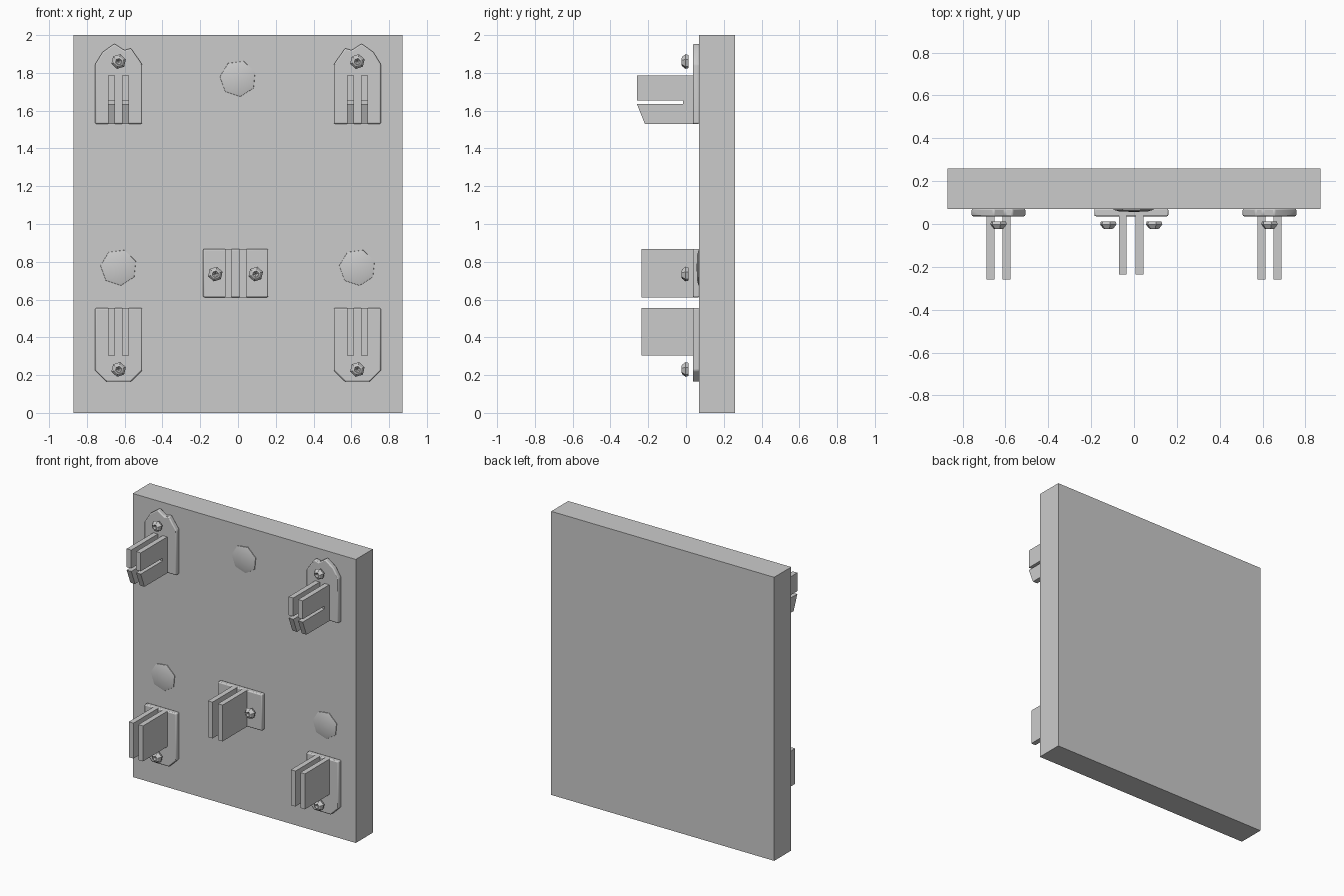
import bpy, bmesh
from math import sin, cos, tau
from mathutils import Vector

if "Cube" in bpy.data.objects:
    bpy.data.objects.remove(bpy.data.objects["Cube"])

CLIP_X = 0.632


def finish(name, bm, bevel=0.0, smooth=False):
    bmesh.ops.recalc_face_normals(bm, faces=bm.faces)
    mesh = bpy.data.meshes.new(name)
    bm.to_mesh(mesh)
    bm.free()
    ob = bpy.data.objects.new(name, mesh)
    bpy.context.collection.objects.link(ob)
    if bevel:
        mod = ob.modifiers.new("edge_round", 'BEVEL')
        mod.width, mod.segments = bevel, 2
    if smooth:
        for p in mesh.polygons:
            p.use_smooth = True
        bpy.ops.object.select_all(action='DESELECT')
        ob.select_set(True)
        bpy.context.view_layer.objects.active = ob
        bpy.ops.object.shade_smooth_by_angle(angle=0.6)
    return ob


def extrude(name, points, direction, bevel=0.0):
    bm = bmesh.new()
    face = bm.faces.new([bm.verts.new(p) for p in points])
    new = bmesh.ops.extrude_face_region(bm, geom=[face])["geom"]
    verts = [g for g in new if isinstance(g, bmesh.types.BMVert)]
    bmesh.ops.translate(bm, verts=verts, vec=Vector(direction))
    return finish(name, bm, bevel, bevel > 0)


def plate(name, outline):
    # front-facing outline, with its back against the board
    return extrude(name, [(x, 0.036, z) for x, z in outline], (0, 0.036, 0), 0.007)


def blade(name, x, profile):
    # side profile extruded across the blade thickness
    return extrude(name, [(x - 0.018, y, z) for y, z in profile], (0.036, 0, 0))


def turned(name, x, z, sides, rings, tip, turn=0.0, smooth=False):
    # faceted form revolved about y; rings are (radius, y), ending in a tip
    bm = bmesh.new()
    loops = [[bm.verts.new((x + r * cos(tau * i / sides + turn), y,
                            z + r * sin(tau * i / sides + turn)))
              for i in range(sides)] for r, y in rings]
    end = bm.verts.new((x, tip, z))
    bm.faces.new(loops[0])
    for i in range(sides):
        j = (i + 1) % sides
        for a, b in zip(loops, loops[1:]):
            bm.faces.new((a[i], a[j], b[j], b[i]))
        bm.faces.new((loops[-1][i], loops[-1][j], end))
    return finish(name, bm, 0, smooth)


def screw(name, x, z):
    turned(name, x, z, 6, [(0.036, 0.012), (0.04, -0.002), (0.026, -0.02),
                           (0.017, -0.024)], -0.006, 0.3)


def rect(a0, a1, b0, b1):
    return [(a0, b0), (a1, b0), (a1, b1), (a0, b1)]


# Back board
extrude("board", [(x, 0.07, z) for x, z in rect(-0.87, 0.87, 0, 2)], (0, 0.19, 0))

# Low domed buttons
for i, (x, z) in enumerate([(0, 1.77), (-CLIP_X, 0.77), (CLIP_X, 0.77)]):
    turned(f"button_{i}", x, z, 7, [(0.098, 0.075), (0.096, 0.066), (0.07, 0.059)],
           0.056, 0.35, True)

# Corner clips, mirrored left and right
top_outline = [(-.125, 1.53), (.125, 1.53), (.125, 1.845), (.065, 1.93), (.03, 1.92),
               (-.022, 1.955), (-.085, 1.91), (-.125, 1.845)]
low_outline = [(-.125, .555), (-.125, .225), (-.065, .165), (.065, .165),
               (.125, .225), (.125, .555)]
top_profile = [(.045, 1.785), (-.26, 1.785), (-.26, 1.655), (-.015, 1.655),
               (-.015, 1.635), (-.26, 1.635), (-.218, 1.53), (.045, 1.53)]
for side, s in (("left", -1), ("right", 1)):
    cx = s * CLIP_X
    plate(f"top_plate_{side}", [(cx - s * x, z) for x, z in top_outline])
    plate(f"lower_plate_{side}", [(cx - s * x, z) for x, z in low_outline])
    for k, dx in enumerate((-0.037, 0.037)):
        blade(f"top_blade_{side}_{k}", cx + dx, top_profile)
        blade(f"lower_blade_{side}_{k}", cx + dx, rect(-.235, .045, .305, .555))
    screw(f"top_screw_{side}", cx, 1.86)
    screw(f"lower_screw_{side}", cx, 0.23)

# Middle clip with a screw on each side
plate("middle_plate", rect(-.185, .16, .612, .868))
for k, (bx, sx) in enumerate([(-.052, -.12), (.026, .094)]):
    blade(f"middle_blade_{k}", bx, rect(-.235, .045, .612, .868))
    screw(f"middle_screw_{k}", sx, 0.735)
